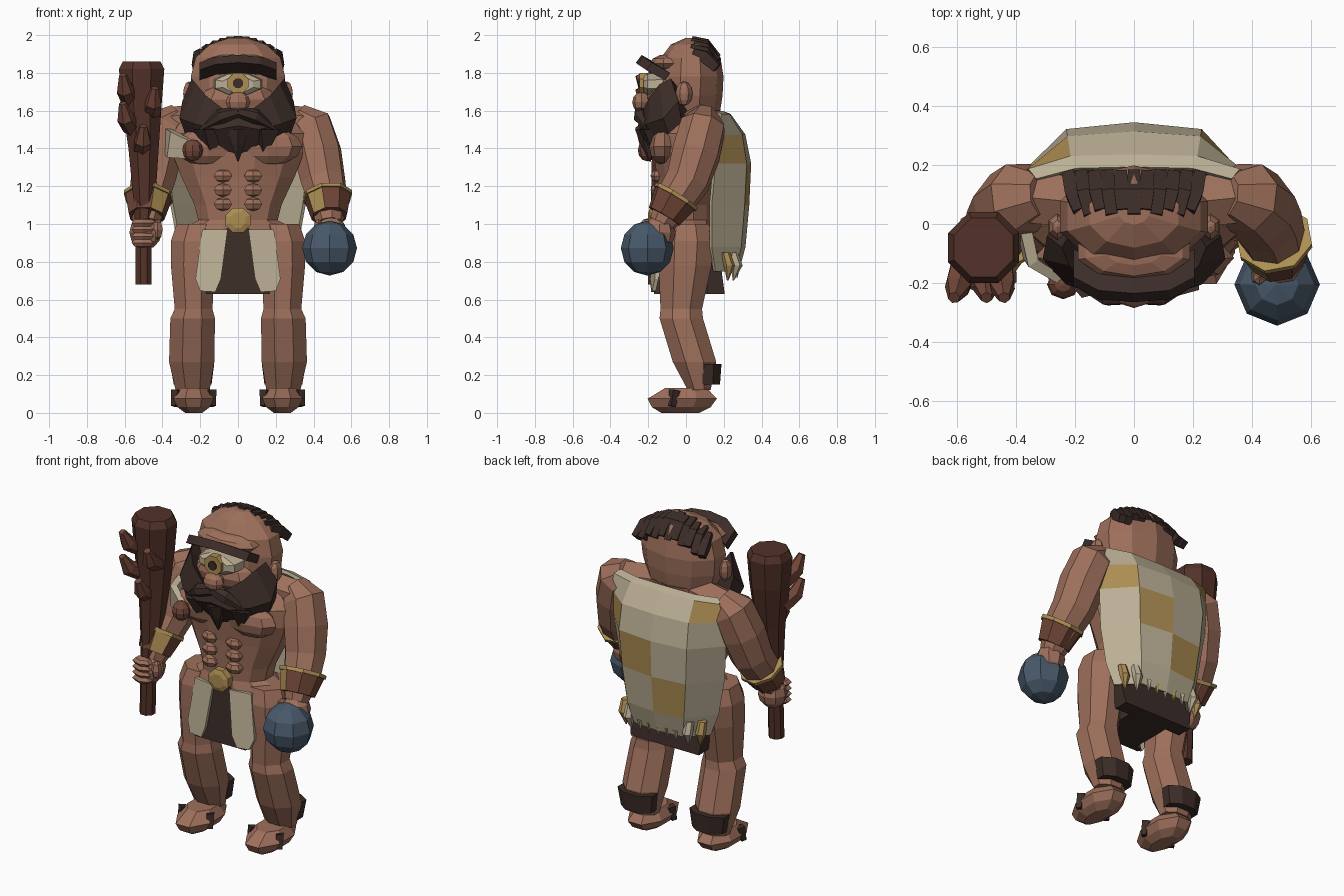
import bpy, bmesh, math
from mathutils import Vector, Matrix

if "Cube" in bpy.data.objects:
    bpy.data.objects.remove(bpy.data.objects["Cube"])


def material(name, *rgb):
    m = bpy.data.materials.new(name)
    m.use_nodes = True
    m.diffuse_color = (*rgb, 1)
    m.node_tree.nodes["Principled BSDF"].inputs["Base Color"].default_value = (*rgb, 1)
    return m


SKIN = material("skin", .34, .16, .105)
HAIR = material("dark_hair", .045, .026, .021)
WOOD = material("club_wood", .085, .032, .021)
RUST = material("rust_leather", .16, .06, .038)
HIDE = material("pale_hide", .50, .43, .30)
GOLD = material("ochre_gold", .42, .27, .085)
IRON = material("blue_iron", .065, .10, .145)
SIDES = (("left", 1), ("right", -1))


def finish(name, bm, mats):
    bmesh.ops.recalc_face_normals(bm, faces=bm.faces)
    me = bpy.data.meshes.new(name)
    bm.to_mesh(me)
    bm.free()
    ob = bpy.data.objects.new(name, me)
    bpy.context.collection.objects.link(ob)
    for m in mats:
        me.materials.append(m)
    return ob


def skin_rings(name, rings, *mats, closed=True):
    """Join rows of points with quads; closed rows also get end caps."""
    bm = bmesh.new()
    rows = [[bm.verts.new(p) for p in ring] for ring in rings]
    n = len(rows[0])
    for a, b in zip(rows, rows[1:]):
        for i in range(n if closed else n - 1):
            j = (i + 1) % n
            bm.faces.new((a[i], a[j], b[j], b[i]))
    if closed:
        bm.faces.new(rows[0])
        bm.faces.new(rows[-1])
    return finish(name, bm, mats)


def loft(name, path, n, *mats, tilt=False, side=1):
    """Polygon rings (x, y, z, rx, ry) along a path, level or square to it."""
    pts = [Vector((p[0] * side, p[1], p[2])) for p in path]
    overall = (pts[-1] - pts[0]).normalized()
    base = overall.to_track_quat('Z', 'Y')
    rings = []
    for k, p in enumerate(path):
        d = pts[min(k + 1, len(pts) - 1)] - pts[max(k - 1, 0)]
        rx, ry = p[3], p[-1]
        ring = []
        for i in range(n):
            a = (i + .5) * math.tau / n
            v = Vector((rx * math.cos(a), ry * math.sin(a), 0)) / math.cos(math.pi / n)
            if tilt:
                v = overall.rotation_difference(d.normalized()) @ (base @ v)
            ring.append(pts[k] + v)
        rings.append(ring)
    return skin_rings(name, rings, *mats)


def ball(name, at, size, mat, n=8, rings=6):
    bm = bmesh.new()
    bmesh.ops.create_uvsphere(bm, u_segments=n, v_segments=rings, radius=1,
                              matrix=Matrix.Translation(at) @ Matrix.Diagonal((*size, 1)))
    return finish(name, bm, [mat])


def plate(name, outline, mat, depth):
    return skin_rings(name, [outline, [(x, y + depth, z) for x, y, z in outline]], mat)


# Torso
loft("torso", [(0, 0, .86, .29, .13), (0, 0, .97, .31, .15), (0, 0, 1.02, .21, .15),
               (0, 0, 1.1, .23, .15), (0, .01, 1.25, .30, .165), (0, .01, 1.38, .35, .18),
               (0, .02, 1.48, .36, .17), (0, .04, 1.56, .28, .14),
               (0, .04, 1.64, .15, .12)], 12, SKIN)
loft("neck_collar", [(0, .1, 1.55, .2, .1), (0, .09, 1.6, .16, .09)], 10, RUST)
for name, s in SIDES:
    ball(name + "_chest", (.16 * s, -.115, 1.41), (.18, .08, .1), SKIN)
    for i in range(3):
        ball(f"{name}_belly_muscle_{i}", (.08 * s, -.15, 1.255 - .075 * i),
             (.055, .038, .036), SKIN, 6, 4)
    loft(name + "_neck_muscle", [(.06, .06, 1.55, .09), (.36, .09, 1.52, .085)], 6, SKIN,
         tilt=True, side=s)

# Legs and feet
for name, s in SIDES:
    loft(name + "_leg", [(.215, 0, 1.0, .11, .12), (.235, 0, .91, .12, .145),
                         (.24, -.005, .78, .115, .14), (.235, -.025, .55, .1, .11),
                         (.24, -.025, .5, .118, .115), (.245, .045, .27, .12, .115),
                         (.24, .07, .12, .09, .06)], 8, SKIN, side=s)
    loft(name + "_foot", [(.235, -.03, 0, .045, .1), (.235, -.025, .03, .085, .155),
                          (.235, -.02, .075, .108, .183), (.235, 0, .132, .075, .11)],
         8, SKIN, side=s)
    loft(name + "_heel_fur", [(.24, .115, .15, .1, .065), (.243, .118, .26, .117, .07)],
         8, HAIR, side=s)
    for k in (-1, 1):
        loft(f"{name}_foot_claw_{k + 1}",
             [(.235 + .09 * k, -.06, .12, .022), (.235 + .1 * k, -.075, .035, .014)],
             4, HAIR, side=s, tilt=True)

# Loincloth
loft("skirt_core", [(0, .02, .63, .13, .17), (0, 0, .96, .12, .145)], 4, HAIR)
loft("skirt_back", [(0, .16, .63, .23, .045), (0, .13, .96, .28, .03)], 4, HAIR)
plate("skirt_front", [(-.06, -.15, .98), (.06, -.15, .98), (.17, -.17, .63),
                      (-.17, -.17, .63)], HAIR, .03)
for name, s in SIDES:
    plate(name + "_hide_panel",
          [(x * s, y, z) for x, y, z in ((.055, -.165, .97), (.19, -.145, .97),
           (.225, -.165, .71), (.2, -.18, .645), (.12, -.185, .64), (.09, -.19, .71))],
          HIDE, .02)
loft("belt_buckle", [(0, -.14, 1.02, .065), (0, -.19, 1.02, .065), (0, -.2, 1.02, .04)],
     8, GOLD, tilt=True)

# Arms, cuffs and hands
for name, s in SIDES:
    loft(name + "_arm", [(.31, .1, 1.57, .07), (.38, .09, 1.52, .115), (.42, .055, 1.38, .122),
                         (.45, .01, 1.23, .112), (.475, -.06, 1.12, .1),
                         (.485, -.13, 1.0, .065)], 8, SKIN, tilt=True, side=s)
    cuff = loft(name + "_cuff", [(.475, -.055, 1.14, .116), (.485, -.115, 1.04, .09)],
                8, RUST, GOLD, tilt=True, side=s)
    for f in cuff.data.polygons:
        if len(f.vertices) == 4 and f.normal.y < -.4 and f.normal.x * s < -.1:
            f.material_index = 1
    loft(name + "_cuff_trim", [(.474, -.047, 1.153, .123), (.476, -.058, 1.135, .123)],
         8, GOLD, tilt=True, side=s)
    ball(name + "_hand", (.49 * s, -.14, .955), (.085, .085, .09), SKIN)
    ball(name + "_thumb", (.425 * s, -.18, .97), (.03, .035, .055), SKIN, 6, 4)
for i in range(4):
    ball(f"grip_finger_{i}", (-.505, -.195, .9 + .035 * i), (.068, .045, .026), SKIN, 6, 4)
ball("iron_ball", (.485, -.205, .872), (.145, .14, .145), IRON)

# Club with snapped branches
loft("club", [(-.5, -.16, .68, .042), (-.5, -.15, .95, .042), (-.495, -.13, 1.1, .056),
              (-.5, -.1, 1.4, .08), (-.51, -.08, 1.65, .107), (-.51, -.08, 1.82, .12),
              (-.51, -.08, 1.86, .1)], 8, WOOD)
for i, (x, z, dx) in enumerate(((-.56, 1.54, -.05), (-.46, 1.62, .02),
                                (-.51, 1.42, .01), (-.57, 1.69, -.04))):
    loft(f"club_branch_{i}", [(x, -.12, z - .03, .045), (x + dx * .7, -.21, z + .02, .04),
                              (x + dx, -.25, z + .1, .018)], 6, RUST, tilt=True)

# Hide cape: rows of (height, half width, middle depth, edge depth)
rows = [(1.59, .33, .19, .15), (1.575, .355, .23, .18), (1.47, .37, .305, .17),
        (1.32, .375, .335, .15), (1.1, .35, .325, .13), (.88, .31, .305, .13),
        (.75, .27, .27, .15)]
cape = skin_rings("cape", [[(w * u, mid + (edge - mid) * e, z) for u, e in
                            ((-1, 1), (-.6, .12), (0, 0), (.6, .12), (1, 1))]
                           for z, w, mid, edge in rows], HIDE, GOLD, closed=False)
for row, column in ((1, 0), (2, 3), (3, 2), (4, 1)):
    cape.data.polygons[row * 4 + column].material_index = 1
thick = cape.modifiers.new("thickness", 'SOLIDIFY')
thick.thickness = .02
thick.offset = 0
loft("cape_strap", [(-.38, .02, 1.45, .02, .06), (-.35, -.12, 1.42, .02, .07),
                    (-.24, -.19, 1.39, .015, .045)], 4, HIDE, tilt=True)
ball("strap_knob", (-.24, -.205, 1.39), (.055, .05, .058), RUST)
for name, s in SIDES:
    for i in range(2):
        loft(f"{name}_cape_tusk_{i}", [(.26 - .06 * i, .21 + .04 * i, .85, .022),
                                       (.26 - .06 * i, .23 + .04 * i, .78, .026),
                                       (.25 - .06 * i, .22 + .03 * i, .7, .003)],
             6, (GOLD, HIDE)[i], side=s)
for i in range(5):
    loft(f"cape_tooth_{i}", [(-.12 + .06 * i, .27, .78, .015),
                             (-.12 + .06 * i, .27, .715, .002)], 5, (HIDE, GOLD)[i % 2])

# Head
loft("head", [(0, .04, 1.5, .15, .12), (0, .02, 1.58, .21, .15), (0, .02, 1.68, .24, .165),
              (0, .025, 1.78, .25, .165), (0, .025, 1.88, .225, .15),
              (0, .03, 1.95, .15, .105), (0, .04, 1.985, .05, .04)], 10, SKIN)
ball("cheeks", (0, -.12, 1.66), (.2, .09, .09), SKIN)
ball("brow_ridge", (0, -.09, 1.85), (.2, .1, .05), SKIN, 10)
ball("nose", (0, -.235, 1.645), (.065, .05, .055), SKIN)
for name, s in SIDES:
    ball(name + "_ear", (.26 * s, -.01, 1.69), (.035, .045, .065), SKIN, 6)

# Single eye
loft("eye_white", [(0, -.1, 1.74, .13, .06), (0, -.205, 1.74, .12, .055),
                   (0, -.225, 1.74, .08, .04)], 8, HIDE, tilt=True)
for name, y, r, mat in (("iris", -.245, .055, GOLD), ("pupil", -.252, .026, HAIR)):
    loft(name, [(0, -.2, 1.745, r), (0, y, 1.745, r)], 8, mat, tilt=True)

# Brow: a slab leaning up and forwards
slab = ((-.06, .005), (-.03, .045), (.065, -.01), (.04, -.05))
skin_rings("brow", [[(x, y + dy, z + dz) for dy, dz in slab] for x, y, z in
                    ((-.205, -.15, 1.81), (-.12, -.195, 1.84), (0, -.205, 1.85),
                     (.12, -.195, 1.84), (.205, -.15, 1.81))], HAIR)

# Beard: sections of top, bulge and bottom, the back edge pulled inwards
half = [((0, -.225, 1.6), (0, -.255, 1.52), (0, -.17, 1.37)),
        ((.08, -.225, 1.61), (.11, -.245, 1.5), (.09, -.16, 1.38)),
        ((.17, -.19, 1.68), (.23, -.205, 1.53), (.18, -.14, 1.4)),
        ((.22, -.14, 1.74), (.31, -.12, 1.56), (.265, -.08, 1.44)),
        ((.245, -.08, 1.77), (.295, -.04, 1.65), (.27, -.02, 1.52))]
sections = []
for s, group in ((-1, half[:0:-1]), (1, half)):
    for column in group:
        top, bulge, low = [Vector((x * s, y, z)) for x, y, z in column]
        inner = Vector((top.x * .75, top.y + .1, (top.z + low.z) / 2))
        sections.append([top, bulge, low, inner])
skin_rings("beard", sections, HAIR)
loft("beard_tip", [(0, -.2, 1.5, .055, .06), (0, -.2, 1.42, .035, .035),
                   (0, -.19, 1.33, .003, .003)], 6, HAIR)
for name, s in SIDES:
    loft(name + "_moustache", [(0, -.245, 1.595, .025), (.09, -.24, 1.57, .035),
                               (.2, -.2, 1.5, .008)], 6, HAIR, tilt=True, side=s)
    loft(name + "_beard_lock", [(.15, -.18, 1.5, .07, .06), (.14, -.16, 1.38, .02)],
         5, HAIR, side=s)

# Tufts over the back of the skull, uneven in length
for i in range(-5, 6):
    x = i * .041
    drop = 1.6 * x * x
    lift = .015 if i % 2 else 0
    loft(f"hair_tuft_{i + 5}", [(x * .9, .03 + lift, 1.98 - drop, .022, .016),
                                (x, .1, 1.955 - drop, .026, .03),
                                (x * 1.08, .165, 1.865 - drop * .8 + lift, .02, .024)],
         4, HAIR, tilt=True)
